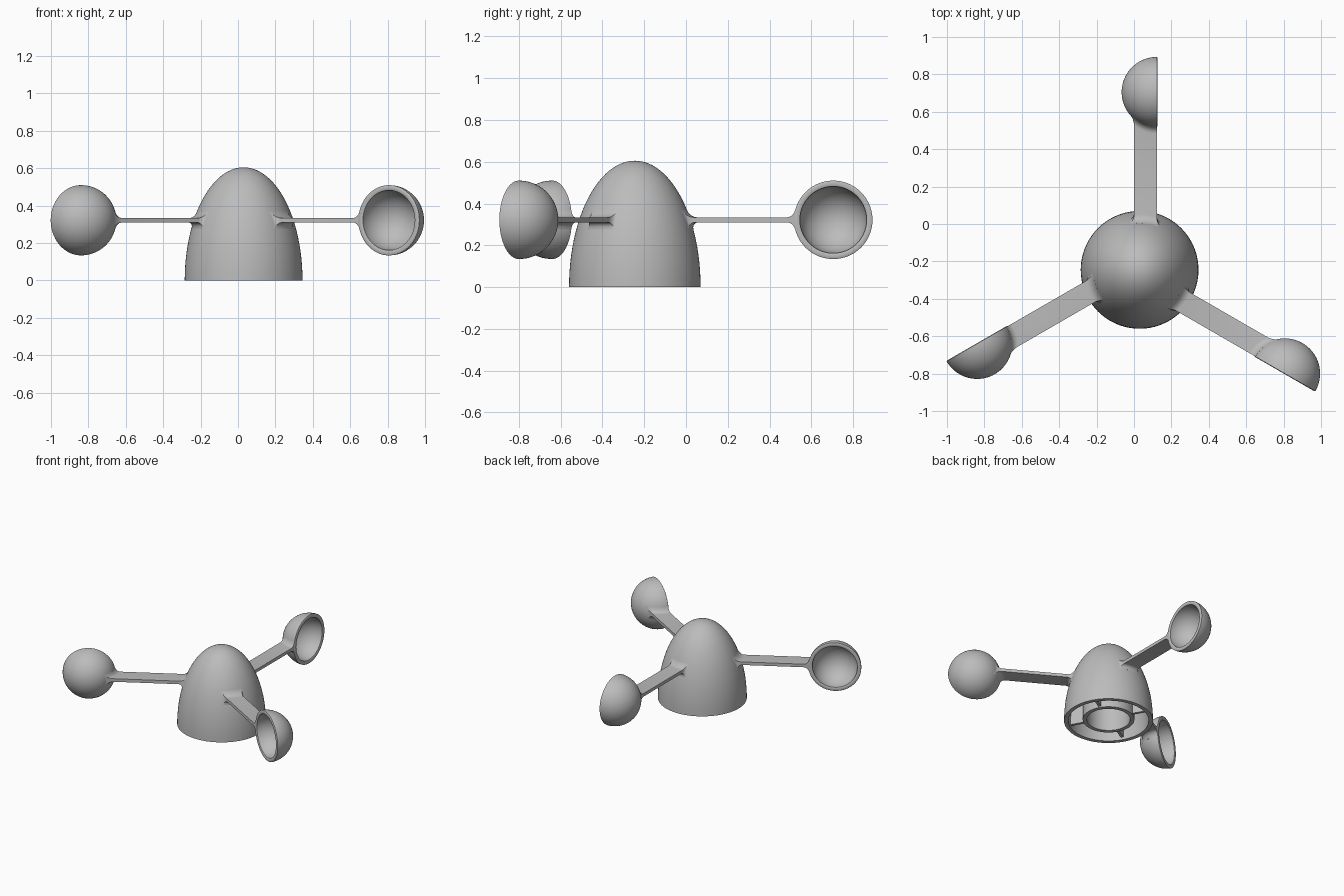
import bpy, bmesh
from math import sin, cos, pi, sqrt, radians
from mathutils import Matrix, Vector

if "Cube" in bpy.data.objects:
    bpy.data.objects.remove(bpy.data.objects["Cube"])

HUB = Vector((0.03, -0.245, 0))
HUB_R, HUB_H, WALL = 0.315, 0.605, 0.03
ARM_Z = 0.322
CUP_X, CUP_Y, CUP_R, CUP_WALL = 0.092, 0.95, 0.188, 0.028
ARM_BACK, ARM_HALF, FILLET = -0.03, 0.012, 0.035

grey = bpy.data.materials.new("plain grey")
grey.use_nodes = True
grey.diffuse_color = (0.5, 0.5, 0.5, 1)
grey.node_tree.nodes["Principled BSDF"].inputs["Base Color"].default_value = (0.5, 0.5, 0.5, 1)


def finish(bm, name, matrix):
    bmesh.ops.remove_doubles(bm, verts=bm.verts, dist=1e-5)
    bmesh.ops.recalc_face_normals(bm, faces=bm.faces)
    bm.transform(matrix)
    mesh = bpy.data.meshes.new(name)
    bm.to_mesh(mesh)
    bm.free()
    mesh.materials.append(grey)
    obj = bpy.data.objects.new(name, mesh)
    bpy.context.collection.objects.link(obj)
    bpy.ops.object.select_all(action='DESELECT')
    obj.select_set(True)
    bpy.context.view_layer.objects.active = obj
    bpy.ops.object.shade_smooth_by_angle(angle=radians(35))
    return obj


def lathe(name, profile, matrix, closed=False, steps=72):
    """Spin (radius, height) points round the z axis."""
    bm = bmesh.new()
    verts = [bm.verts.new((r, 0, z)) for r, z in profile]
    pairs = list(zip(verts, verts[1:]))
    if closed:
        pairs.append((verts[-1], verts[0]))
    edges = [bm.edges.new(p) for p in pairs]
    bmesh.ops.spin(bm, geom=verts + edges, cent=(0, 0, 0), axis=(0, 0, 1),
                   angle=2 * pi, steps=steps, use_merge=True)
    return finish(bm, name, matrix)


def arc(radius, height, n=24):
    """Quarter ellipse from the pole down to the rim."""
    return [(radius * sin(pi / 2 * i / n), height * cos(pi / 2 * i / n)) for i in range(n + 1)]


def dome_height(r, radius, height):
    return height * sqrt(max(0, 1 - (r / radius) ** 2))


def dome_radius(z):
    return HUB_R * sqrt(1 - (z / HUB_H) ** 2)


# Hollow domed hub
hub_place = Matrix.Translation(HUB)
inner_r, inner_h = HUB_R - WALL, HUB_H - WALL
lathe("hub", arc(HUB_R, HUB_H) + arc(inner_r, inner_h)[::-1], hub_place)

# Socket tube inside the hub
tube_out, tube_in = 0.183, 0.153
tube_top = dome_height(tube_out, inner_r, inner_h) + 0.015
lathe("hub_tube", [(tube_in, 0.01), (tube_out, 0.01), (tube_out, tube_top), (tube_in, tube_top)],
      hub_place, closed=True)

# Radial ribs between tube and hub wall
for i in range(4):
    mid_r, mid_h = HUB_R - WALL / 2, HUB_H - WALL / 2
    radii = [tube_out - 0.01 + (mid_r - 0.005 - tube_out + 0.01) * k / 8 for k in range(9)]
    outline = [(radii[0], 0.02), (radii[-1], 0.02)]
    outline += [(r, dome_height(r, mid_r, mid_h)) for r in reversed(radii)]
    bm = bmesh.new()
    face = bm.faces.new([bm.verts.new((r, -0.01, z)) for r, z in outline])
    out = bmesh.ops.extrude_face_region(bm, geom=[face])
    bmesh.ops.translate(bm, vec=(0, 0.02, 0),
                        verts=[v for v in out["geom"] if isinstance(v, bmesh.types.BMVert)])
    finish(bm, f"hub_rib_{i + 1}", hub_place @ Matrix.Rotation(radians(30 + 90 * i), 4, 'Z'))


def flare(d):
    """Extra size of the blended arm root at distance d from a surface."""
    d = min(max(d, 0), FILLET)
    return FILLET - sqrt(FILLET ** 2 - (FILLET - d) ** 2)


def build_arm(name, matrix):
    """Flat bar whose ends follow the hub and the cup and swell into them."""
    steps = [-0.012] + [FILLET * (k / 6) ** 1.6 for k in range(7)]
    stations = [("hub", d) for d in steps] + [("cup", d) for d in reversed(steps)]
    columns = 10
    bm = bmesh.new()
    rings = []
    for end, d in stations:
        grow = flare(d)
        half = ARM_HALF + grow
        left = ARM_BACK - grow * 0.6
        right = CUP_X + (grow * 0.6 if end == "hub" else 0)

        def point(i, side):
            x = left + (right - left) * i / columns
            z = side * half
            if end == "hub":
                y = sqrt(dome_radius(ARM_Z + z) ** 2 - x * x) + d
            else:
                y = CUP_Y - sqrt(CUP_R ** 2 - (x - CUP_X) ** 2 - z * z) - d
            return bm.verts.new((x, y, z))

        ring = [point(i, 1) for i in range(columns + 1)]
        ring += [point(i, -1) for i in reversed(range(columns + 1))]
        rings.append(ring)
    for a, b in zip(rings, rings[1:]):
        for i in range(len(a)):
            j = (i + 1) % len(a)
            bm.faces.new((a[i], a[j], b[j], b[i]))
    for ring in (rings[0], rings[-1]):
        for i in range(columns):
            bm.faces.new((ring[i], ring[i + 1], ring[-2 - i], ring[-1 - i]))
    finish(bm, name, matrix)


# Three arms, each ending in a hollow half-round cup
cup_in = CUP_R - CUP_WALL
lip = [(CUP_R - 0.005, -0.003), (cup_in + 0.005, -0.003)]
cup_profile = arc(CUP_R, CUP_R) + lip + arc(cup_in, cup_in)[::-1]
for i, side in enumerate(("back", "right", "left")):
    place = Matrix.Translation(HUB + Vector((0, 0, ARM_Z))) @ Matrix.Rotation(radians(120 * i), 4, 'Z')
    build_arm(f"arm_{side}", place)
    turn = Matrix.Translation((CUP_X, CUP_Y, 0)) @ Matrix.Rotation(radians(-90), 4, 'Y')
    lathe(f"cup_{side}", cup_profile, place @ turn, steps=56)
